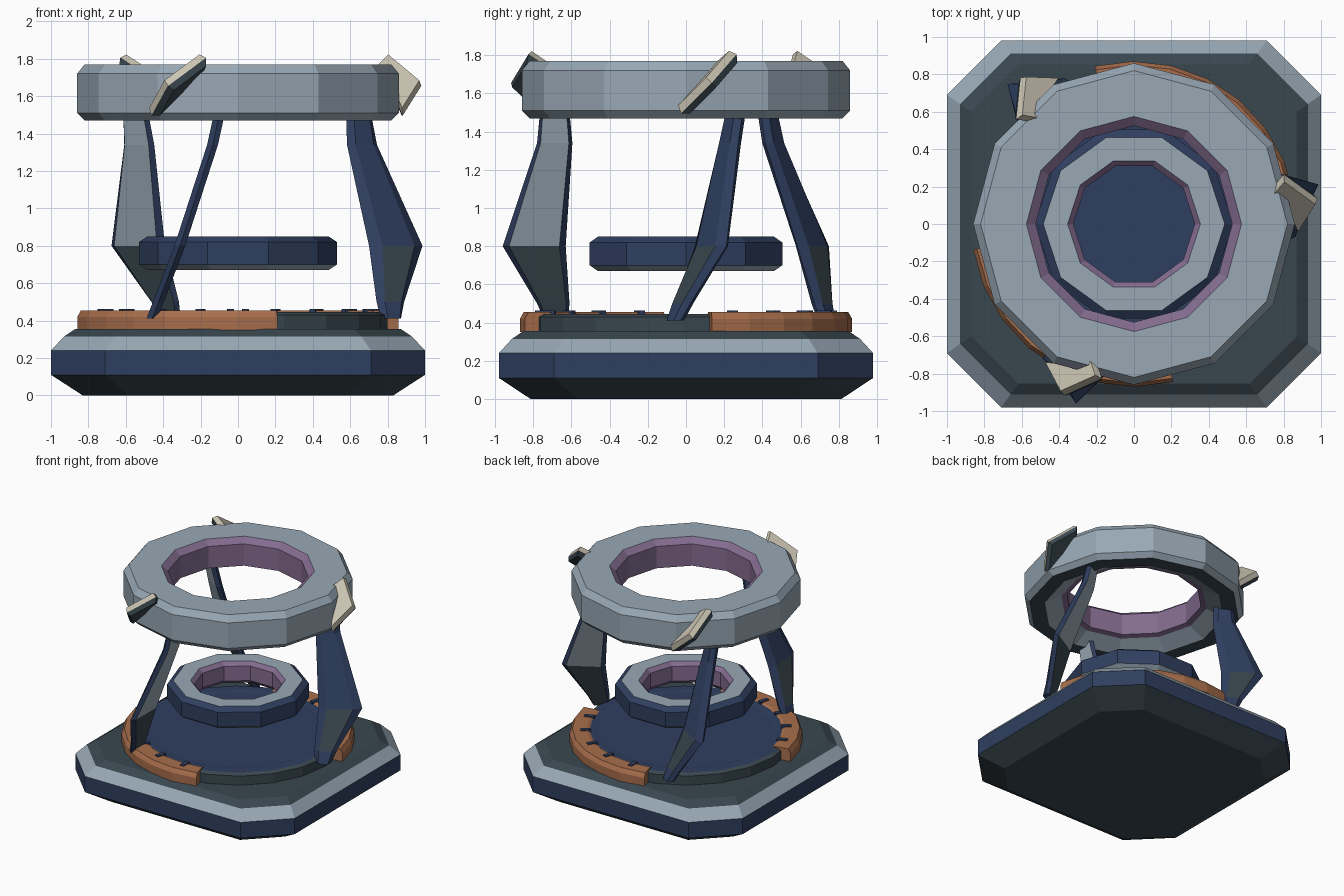
import bpy, bmesh
from math import radians, cos, sin, pi
from mathutils import Vector, Matrix

if "Cube" in bpy.data.objects:
    bpy.data.objects.remove(bpy.data.objects["Cube"])


def material(name, code):
    rgb = [int(code[i:i + 2], 16) / 255 for i in (0, 2, 4)]
    lin = [c / 12.92 if c < 0.04 else ((c + 0.055) / 1.055) ** 2.4 for c in rgb]
    m = bpy.data.materials.new(name)
    m.use_nodes = True
    m.diffuse_color = (*lin, 1)
    m.node_tree.nodes["Principled BSDF"].inputs["Base Color"].default_value = (*lin, 1)
    return m


MATS = [material("navy", "2F3F60"), material("slate", "39474F"),
        material("pale_blue", "98A8B5"), material("purple", "846C90"),
        material("copper", "A86E4C"), material("bone", "CCC5B3")]
NAVY, SLATE, PALE, PURPLE, COPPER, BONE = range(6)


def loft(name, rings, mat, loop=False, caps=None):
    """Skin a list of closed rings; mat(band, side) colours each face."""
    bm = bmesh.new()
    rows = [[bm.verts.new(p) for p in r] for r in rings]
    n = len(rows[0])
    for i in range(len(rows) if loop else len(rows) - 1):
        a, b = rows[i], rows[(i + 1) % len(rows)]
        for j in range(n):
            k = (j + 1) % n
            bm.faces.new((a[j], a[k], b[k], b[j])).material_index = mat(i, j)
    if caps:
        bm.faces.new(rows[0]).material_index = caps[0]
        bm.faces.new(rows[-1]).material_index = caps[1]
    bmesh.ops.recalc_face_normals(bm, faces=bm.faces)
    me = bpy.data.meshes.new(name)
    bm.to_mesh(me)
    bm.free()
    for m in MATS:
        me.materials.append(m)
    ob = bpy.data.objects.new(name, me)
    bpy.context.collection.objects.link(ob)
    return ob


def circle(r, z, sides):
    return [(r * cos(2 * pi * i / sides), r * sin(2 * pi * i / sides), z)
            for i in range(sides)]


def lathe(name, profile, sides, colours, loop=True, caps=None):
    loft(name, [circle(r, z, sides) for r, z in profile], lambda i, j: colours[i], loop, caps)


# Base: square plinth with cut corners
def octagon(s, z):
    w, d, c = s, 0.98 * s, 0.29 * s
    return [(w, c - d, z), (w, d - c, z), (w - c, d, z), (c - w, d, z),
            (-w, d - c, z), (-w, c - d, z), (c - w, -d, z), (w - c, -d, z)]


plinth = [(0.83, 0), (1, 0.11), (1, 0.24), (0.93, 0.315), (0.87, 0.355)]
plinth_mats = [SLATE, NAVY, PALE, SLATE]
loft("plinth", [octagon(s, z) for s, z in plinth], lambda i, j: plinth_mats[i],
     caps=(SLATE, SLATE))

# Low round dais on the plinth
lathe("dais", [(0.8, 0.34), (0.8, 0.43), (0.77, 0.445), (0.7, 0.445), (0.66, 0.44)], 20,
      [SLATE, SLATE, NAVY, NAVY], loop=False, caps=(SLATE, NAVY))

# Two copper rim arcs with dark notches
ARC = [(0.72, 0.35), (0.87, 0.35), (0.87, 0.42), (0.85, 0.455), (0.74, 0.455), (0.72, 0.445)]
for side, start in (("right", 189), ("left", 9)):
    sections = []
    for k in range(8):
        a = radians(start + 95 * k / 7)
        sections.append([(r * cos(a), r * sin(a), z) for r, z in ARC])
    loft(side + "_rim_arc", sections, lambda i, j: COPPER, caps=(COPPER, COPPER))
    for k in range(5):
        turn = Matrix.Rotation(radians(start + 10 + 18.5 * k), 3, 'Z')
        rings = [[turn @ Vector((r, t, z)) for r, t in
                  ((0.71, -0.017), (0.79, -0.017), (0.79, 0.017), (0.71, 0.017))]
                 for z in (0.43, 0.463)]
        loft(f"{side}_rim_notch_{k + 1}", rings, lambda i, j: NAVY, caps=(NAVY, NAVY))

# Small floating ring
lathe("floating_ring",
      [(0.53, 0.70), (0.53, 0.82), (0.485, 0.85), (0.355, 0.85), (0.325, 0.82),
       (0.325, 0.70), (0.355, 0.67), (0.485, 0.67)], 10,
      [NAVY, NAVY, PALE, PURPLE, PURPLE, PURPLE, PALE, PALE])

# Large upper ring, hollowed underneath
lathe("upper_ring",
      [(0.86, 1.51), (0.86, 1.72), (0.82, 1.77), (0.575, 1.77), (0.525, 1.73),
       (0.525, 1.55), (0.57, 1.54), (0.70, 1.47), (0.82, 1.47)], 12,
      [PALE, PALE, PALE, PURPLE, PURPLE, PURPLE, PALE, SLATE, PALE])

# Legs: bent blades; each row is height, blade offset, inner edge, outer edge
BLADE = [(0.41, -0.46, 0.62, 0.74), (0.5, -0.425, 0.61, 0.78), (0.8, -0.31, 0.63, 0.96),
         (1.34, -0.135, 0.595, 0.78), (1.5, -0.10, 0.61, 0.765)]
ALONG, ACROSS = Vector((0.866, 0.5, 0)), Vector((-0.5, 0.866, 0))


def blade_section(z, u, v0, v1):
    pts = [(v0, 0), (v0 + 0.2 * (v1 - v0), -0.03), (v1 - 0.2 * (v1 - v0), -0.03),
           (v1, 0), (v1 - 0.1 * (v1 - v0), 0.028), (v0 + 0.1 * (v1 - v0), 0.028)]
    return [ALONG * v + ACROSS * (u + t) + Vector((0, 0, z)) for v, t in pts]


def blade_colour(i, j):
    if j == 4:
        return PALE if i >= 2 else SLATE
    return SLATE if j == 1 and i == 1 else NAVY


# Shards: tilted bone plates with a dark underside, clamped on the upper ring
SHARD = [(0.80, 0.26, 1.81), (0.98, 0.13, 1.66), (0.88, -0.03, 1.50),
         (0.83, 0.08, 1.62), (0.74, 0.19, 1.75)]
LIFT = Vector((0, -0.024, 0.024))

for name, angle in (("left", 0), ("back", 120), ("front", 240)):
    turn = Matrix.Rotation(radians(angle), 3, 'Z')
    rings = [[turn @ p for p in blade_section(*row)] for row in BLADE]
    loft(name + "_leg", rings, blade_colour, caps=(NAVY, NAVY))
    centre = sum((Vector(p) for p in SHARD), Vector()) / len(SHARD)
    layers = [(0.85, -1.2), (1, -0.2), (0.92, 1)]
    rings = [[turn @ (centre + (Vector(p) - centre) * s + LIFT * h) for p in SHARD]
             for s, h in layers]
    loft(name + "_shard", rings, lambda i, j: (SLATE, BONE)[i], caps=(SLATE, BONE))
